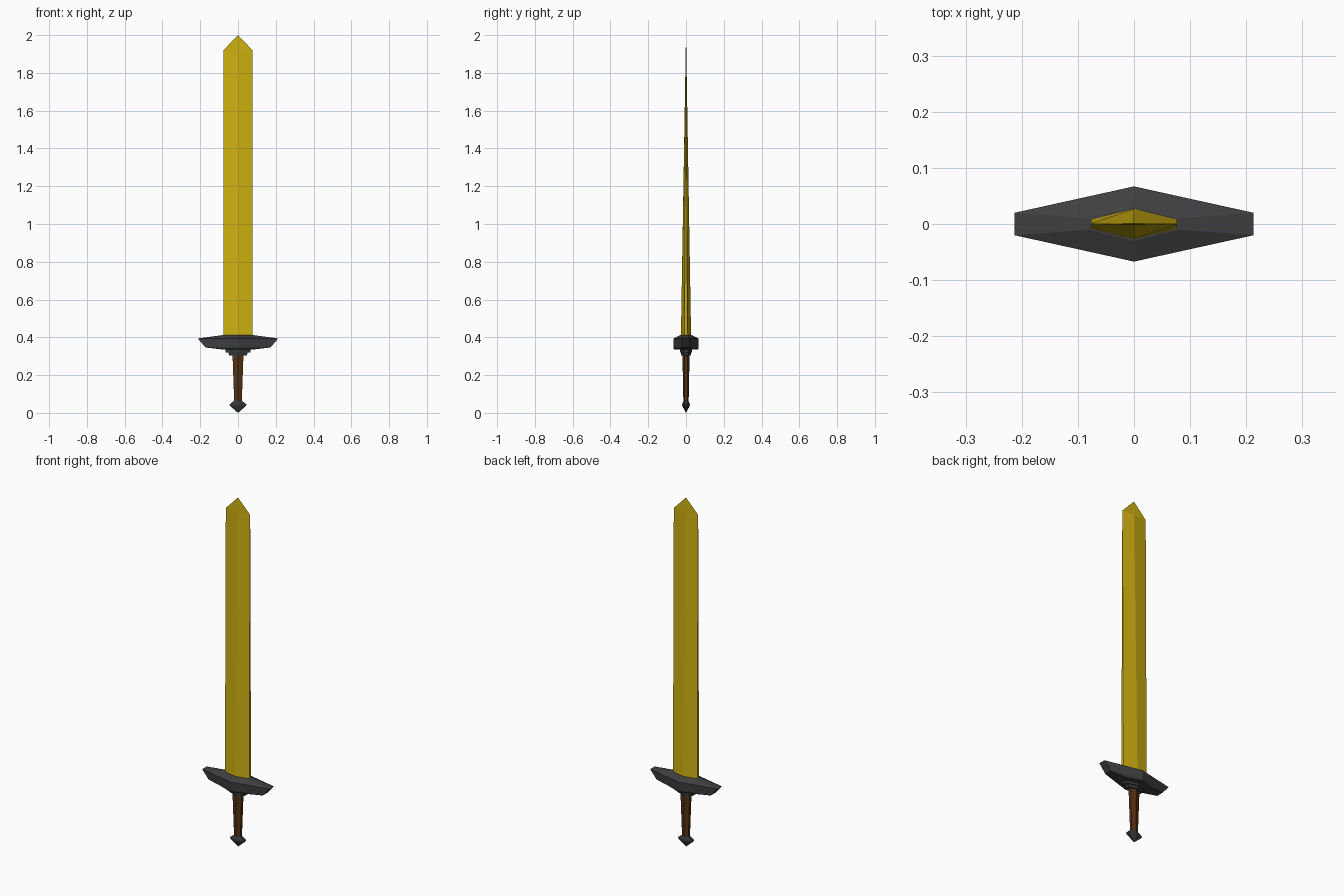
import bpy, bmesh

if "Cube" in bpy.data.objects:
    bpy.data.objects.remove(bpy.data.objects["Cube"])


def material(name, rgb):
    m = bpy.data.materials.new(name)
    m.diffuse_color = (*rgb, 1)
    m.use_nodes = True
    m.node_tree.nodes["Principled BSDF"].inputs["Base Color"].default_value = m.diffuse_color
    return m


GOLD = material("gold", (0.62, 0.44, 0.006))
IRON = material("dark iron", (0.05, 0.05, 0.052))
STEEL = material("dark steel", (0.035, 0.04, 0.045))
LEATHER = material("brown leather", (0.09, 0.032, 0.008))


def loft(name, sections, mat):
    """Skin stacked six-sided sections: (z, half width, half ridge depth, half edge depth)."""
    bm = bmesh.new()
    rings = []
    for z, a, b, c in sections:
        pts = [(0, -b), (a, -c), (a, c), (0, b), (-a, c), (-a, -c)]
        rings.append([bm.verts.new((x, y, z)) for x, y in pts])
    for lo, hi in zip(rings, rings[1:]):
        for i in range(6):
            j = (i + 1) % 6
            bm.faces.new((lo[i], lo[j], hi[j], hi[i]))
    bm.faces.new(rings[0][::-1])
    bm.faces.new(rings[-1])
    # pointed ends collapse to one vertex
    bmesh.ops.remove_doubles(bm, verts=bm.verts[:], dist=0.00005)
    bmesh.ops.recalc_face_normals(bm, faces=bm.faces[:])
    me = bpy.data.meshes.new(name)
    bm.to_mesh(me)
    bm.free()
    me.materials.append(mat)
    ob = bpy.data.objects.new(name, me)
    bpy.context.collection.objects.link(ob)
    return ob


# blade, thinning to a wide pointed tip
loft("blade", [(0.40, 0.077, 0.027, 0.008),
               (1.92, 0.077, 0.0016, 0.0006),
               (2.00, 0, 0, 0)], GOLD)

# crossguard with flared ends and a raised seat for the blade
loft("crossguard", [(0.335, 0.075, 0.064, 0.035),
                    (0.346, 0.172, 0.067, 0.021),
                    (0.394, 0.213, 0.067, 0.020),
                    (0.412, 0.080, 0.030, 0.010)], IRON)

# stepped collar under the guard
loft("upper_collar", [(0.320, 0.065, 0.032, 0.013),
                      (0.340, 0.065, 0.032, 0.013)], STEEL)
loft("lower_collar", [(0.305, 0.047, 0.025, 0.011),
                      (0.322, 0.052, 0.027, 0.012)], STEEL)

# tapered grip
loft("grip", [(0.055, 0.020, 0.014, 0.007),
              (0.310, 0.029, 0.019, 0.009)], LEATHER)

# pointed pommel
loft("pommel", [(0, 0, 0, 0),
                (0.035, 0.040, 0.019, 0.009),
                (0.045, 0.045, 0.021, 0.010),
                (0.065, 0.020, 0.013, 0.007)], STEEL)
